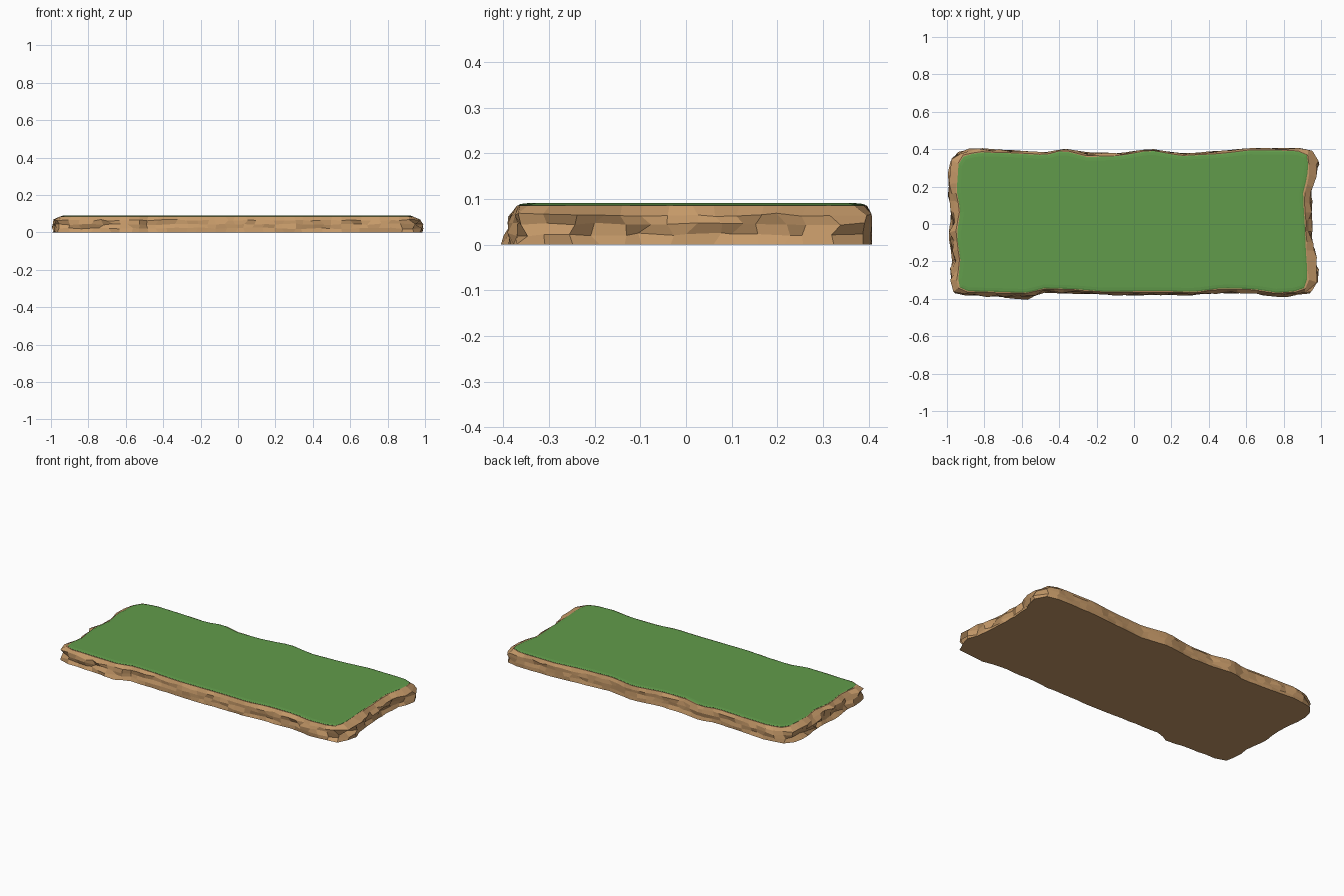
import bpy, bmesh, random
from mathutils import Vector

if "Cube" in bpy.data.objects:
    bpy.data.objects.remove(bpy.data.objects["Cube"])

random.seed(4)

def material(name, rgb):
    m = bpy.data.materials.new(name)
    m.diffuse_color = (*rgb, 1)
    m.use_nodes = True
    m.node_tree.nodes["Principled BSDF"].inputs["Base Color"].default_value = m.diffuse_color
    return m

ROCK = material("tan rock", (0.56, 0.32, 0.14))
GRASS = material("grass green", (0.12, 0.33, 0.07))

# Edge of the turf, clockwise from the back left: x, y, rock overhang (hundredths)
EDGE = [(-94, 32, 5), (-92, 36, 4), (-84, 38.5, 2), (-66, 38, 1.5), (-47, 37, 1), (-38, 39.5, .8),
        (-25, 36, 2.5), (-8, 36.5, 1.2), (9, 39.5, .8), (25, 36.5, 1.2), (45, 37.5, 1.5),
        (62, 39.5, 1), (87, 39.3, 1.5), (92.5, 37, 4), (93.5, 31, 5), (92.5, 24, 4), (90.5, 16, 4),
        (91.5, 0, 3.5), (92, -13, 4), (93, -27, 6), (92, -34, 4), (87, -36, 2.5), (77, -37, 2),
        (64, -35, 2), (47, -34.5, 2.5), (32, -36.5, 1.5), (16, -36, 2.2), (-16, -36.3, 1.5),
        (-32, -35, 2.2), (-49, -34.5, 2.2), (-56, -37, 3.5), (-72, -36.5, 2.2), (-91, -36, 2.5),
        (-94.5, -33, 4.5), (-93, -19, 4), (-95, -6, 4), (-93, 7, 4.5), (-95, 18, 4.5)]

def resample(points, count):
    """Evenly spaced points around the closed edge."""
    pts = [Vector(p) / 100 for p in points]
    pts.append(pts[0])
    lens = [(b.xy - a.xy).length for a, b in zip(pts, pts[1:])]
    step, out, i, start = sum(lens) / count, [], 0, 0.0
    for k in range(count):
        d = k * step
        while d > start + lens[i]:
            start += lens[i]
            i += 1
        out.append(pts[i].lerp(pts[i + 1], (d - start) / lens[i]))
    return out

N = 100
edge = resample(EDGE, N)
normals, tangents = [], []
for i in range(N):
    t = (edge[(i + 2) % N].xy - edge[i - 2].xy).normalized()
    tangents.append(t)
    normals.append(Vector((-t.y, t.x)))

def build(name, rings, mat, close_bottom=True):
    """Skin stacked rings of points and cap both ends."""
    bm = bmesh.new()
    loops = [[bm.verts.new(p) for p in ring] for ring in rings]
    for a, b in zip(loops, loops[1:]):
        for i in range(N):
            j = (i + 1) % N
            bm.faces.new((a[i], a[j], b[j], b[i]))
    bm.faces.new(loops[0])
    bm.faces.new(loops[-1])
    bmesh.ops.recalc_face_normals(bm, faces=bm.faces)
    me = bpy.data.meshes.new(name)
    bm.to_mesh(me)
    bm.free()
    me.materials.append(mat)
    ob = bpy.data.objects.new(name, me)
    bpy.context.collection.objects.link(ob)
    return ob

def ring(z, out, rough=0.0, inset=0.0):
    """Ring at height z, pushed out by a share of the overhang, with rough jitter."""
    pts = []
    for i, e in enumerate(edge):
        push = e.z * (out + random.uniform(-rough, rough)) - inset
        slide = random.uniform(-1, 1) * 0.016 * min(1, rough * 3)
        p = e.xy + normals[i] * push + tangents[i] * slide
        dz = random.uniform(-1, 1) * 0.004 if rough > 0.2 else 0
        pts.append((max(-1, min(1, p.x)), max(-.407, min(.407, p.y)), z + dz))
    return pts

# Rough rock slab
build("rock_slab", [ring(0.0, 0.95, 0.15), ring(0.022, 0.75, 0.4), ring(0.044, 0.75, 0.45),
                    ring(0.065, 0.75, 0.4), ring(0.085, 0.1, 0.1)], ROCK)

# Thin turf with a rounded rim
build("grass_top", [ring(0.083, 0, inset=0.004), ring(0.0865, 0, inset=0.002),
                    ring(0.089, 0, inset=0.008), ring(0.0905, 0, inset=0.022)], GRASS)
